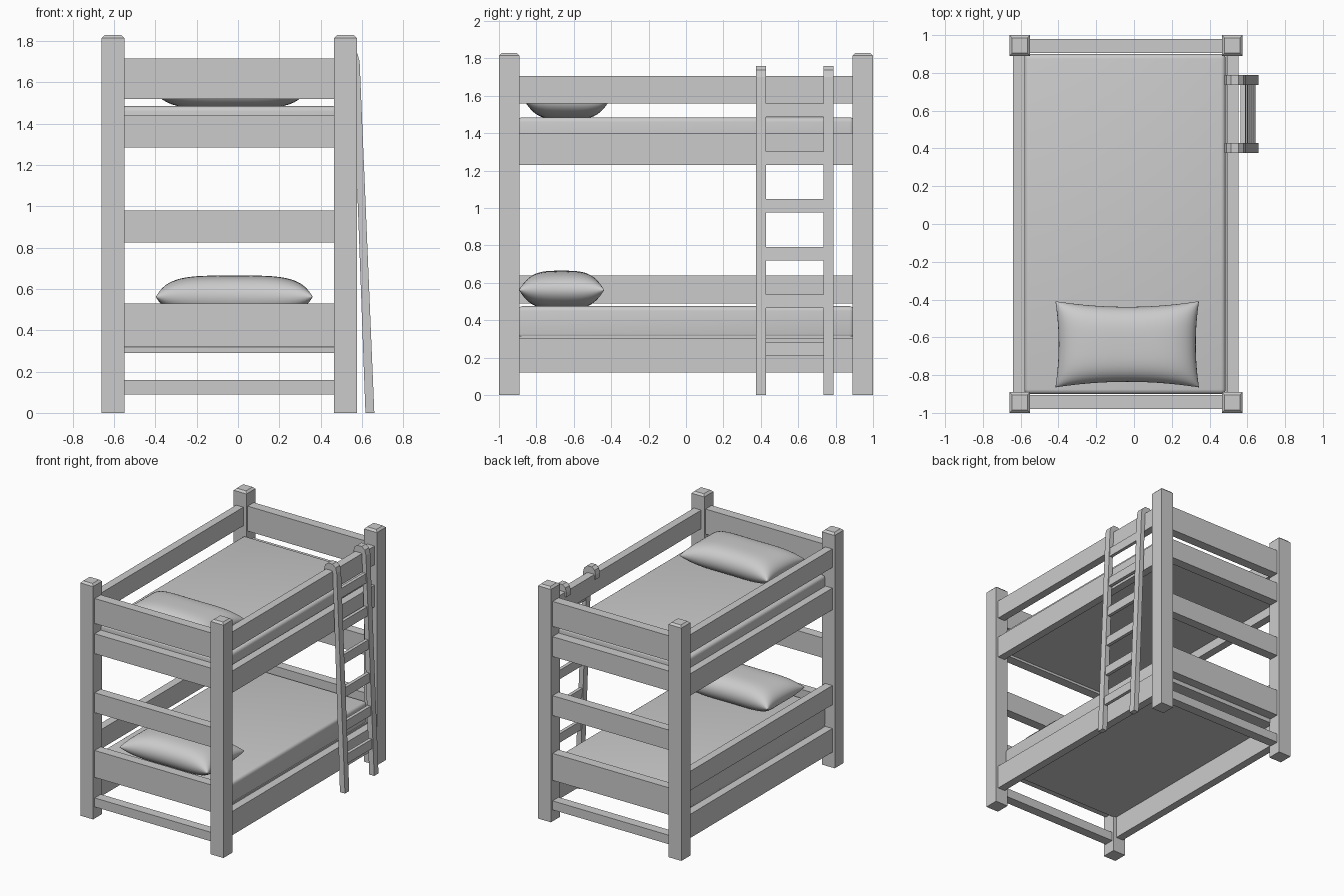
import bpy, bmesh, math

if "Cube" in bpy.data.objects:
    bpy.data.objects.remove(bpy.data.objects["Cube"])

CX = -0.0425  # centre line of the bed frame (ladder sits on +x)


def finish(name, bm, smooth=False):
    bmesh.ops.recalc_face_normals(bm, faces=bm.faces)
    me = bpy.data.meshes.new(name)
    bm.to_mesh(me)
    bm.free()
    if smooth:
        for p in me.polygons:
            p.use_smooth = True
    ob = bpy.data.objects.new(name, me)
    bpy.context.collection.objects.link(ob)
    return ob


def box_bm(x0, x1, y0, y1, z0, z1):
    bm = bmesh.new()
    bmesh.ops.create_cube(bm, size=1)
    for v in bm.verts:
        v.co.x = x1 if v.co.x > 0 else x0
        v.co.y = y1 if v.co.y > 0 else y0
        v.co.z = z1 if v.co.z > 0 else z0
    return bm


def box(name, *dims):
    return finish(name, box_bm(*dims))


# corner posts with chamfered tops
for sx, xn in ((-1, "left"), (1, "right")):
    for sy, yn in ((-1, "front"), (1, "back")):
        xc, yc = CX + sx * 0.5625, sy * 0.945
        bm = box_bm(xc - 0.055, xc + 0.055, yc - 0.055, yc + 0.055, 0, 1.83)
        top = [e for e in bm.edges if all(v.co.z > 1 for v in e.verts)]
        bmesh.ops.bevel(bm, geom=top, offset=0.015, segments=1, affect='EDGES')
        finish(f"{yn}_{xn}_post", bm)

# end boards, front and back
END_BOARDS = {"foot_bar": (0.09, 0.16), "lower_board": (0.32, 0.53),
              "middle_board": (0.825, 0.98), "upper_board": (1.285, 1.44),
              "top_board": (1.52, 1.715)}
for sy, yn in ((-1, "front"), (1, "back")):
    for n, (z0, z1) in END_BOARDS.items():
        y0, y1 = sorted((sy * 0.905, sy * 0.98))
        box(f"{yn}_{n}", CX - 0.53, CX + 0.53, y0, y1, z0, z1)

# long side rails
RAILS = {"lower_rail": (0.12, 0.305), "upper_rail": (1.23, 1.40),
         "guard_rail": (1.56, 1.705)}
for sx, xn in ((-1, "left"), (1, "right")):
    x0, x1 = sorted((CX + sx * 0.535, CX + sx * 0.597))
    for n, (z0, z1) in RAILS.items():
        box(f"{xn}_{n}", x0, x1, -0.91, 0.91, z0, z1)
box("left_lower_guard", CX - 0.597, CX - 0.535, -0.91, 0.91, 0.49, 0.64)


def mattress(name, z0, z1):
    # soft box: bevelled edges
    bm = box_bm(-0.58, 0.485, -0.9, 0.9, z0, z1)
    bmesh.ops.bevel(bm, geom=bm.edges[:], offset=0.025, segments=4,
                    profile=0.5, affect='EDGES')
    finish(name, bm, True)


def pillow(name, cx, cy, cz, n=28):
    # two puffed grids joined at a seam, sides drawn in between the corners
    bm = bmesh.new()
    for s in (-1, 1):
        rows = []
        for i in range(n + 1):
            u = math.sin((i / n - 0.5) * math.pi)
            row = []
            for j in range(n + 1):
                v = math.sin((j / n - 0.5) * math.pi)
                x = 0.38 * u * (1 - 0.045 * (1 - v * v))
                y = 0.228 * v * (1 - 0.13 * (1 - u * u))
                puff = max(0, (1 - u ** 4) * (1 - v ** 4)) ** 0.5
                z = s * 0.103 * puff * (1 - 0.08 * v * v)
                row.append(bm.verts.new((cx + x, cy + y, cz + z)))
            rows.append(row)
        for i in range(n):
            for j in range(n):
                bm.faces.new((rows[i][j], rows[i + 1][j],
                              rows[i + 1][j + 1], rows[i][j + 1]))
    bmesh.ops.remove_doubles(bm, verts=bm.verts, dist=1e-5)
    finish(name, bm, True)


# bed bases, mattresses and pillows
for n, z in (("lower", 0.29), ("upper", 1.30)):
    box(f"{n}_base", -0.575, 0.49, -0.9, 0.9, z, z + 0.025)
    mattress(f"{n}_mattress", z + 0.012, z + 0.185)
pillow("lower_pillow", -0.018, -0.665, 0.562)
pillow("upper_pillow", -0.036, -0.637, 1.575)

# ladder stiles hooked over the guard rail
HOOK = [(0.66, 0), (0.589, 1.70), (0.579, 1.738), (0.553, 1.76), (0.513, 1.76),
        (0.489, 1.74), (0.48, 1.705), (0.48, 1.67), (0.491, 1.67),
        (0.492, 1.708), (0.545, 1.708), (0.555, 1.69), (0.617, 0)]
for n, y in (("front", 0.375), ("back", 0.735)):
    bm = bmesh.new()
    f = bm.faces.new([bm.verts.new((x, y, z)) for x, z in HOOK])
    ext = bmesh.ops.extrude_face_region(bm, geom=[f])["geom"]
    bmesh.ops.translate(bm, vec=(0, 0.053, 0),
                        verts=[g for g in ext if isinstance(g, bmesh.types.BMVert)])
    finish(f"ladder_{n}_stile", bm)

# ladder rungs, following the lean of the stiles
for i in range(6):
    z = 0.245 + i * 0.2555
    xc = 0.638 - 0.0395 * z
    bm = box_bm(xc - 0.013, xc + 0.013, 0.42, 0.745, z - 0.036, z + 0.036)
    for v in bm.verts:
        v.co.x -= (v.co.z - z) * 0.04
    finish(f"ladder_rung_{i + 1}", bm)
